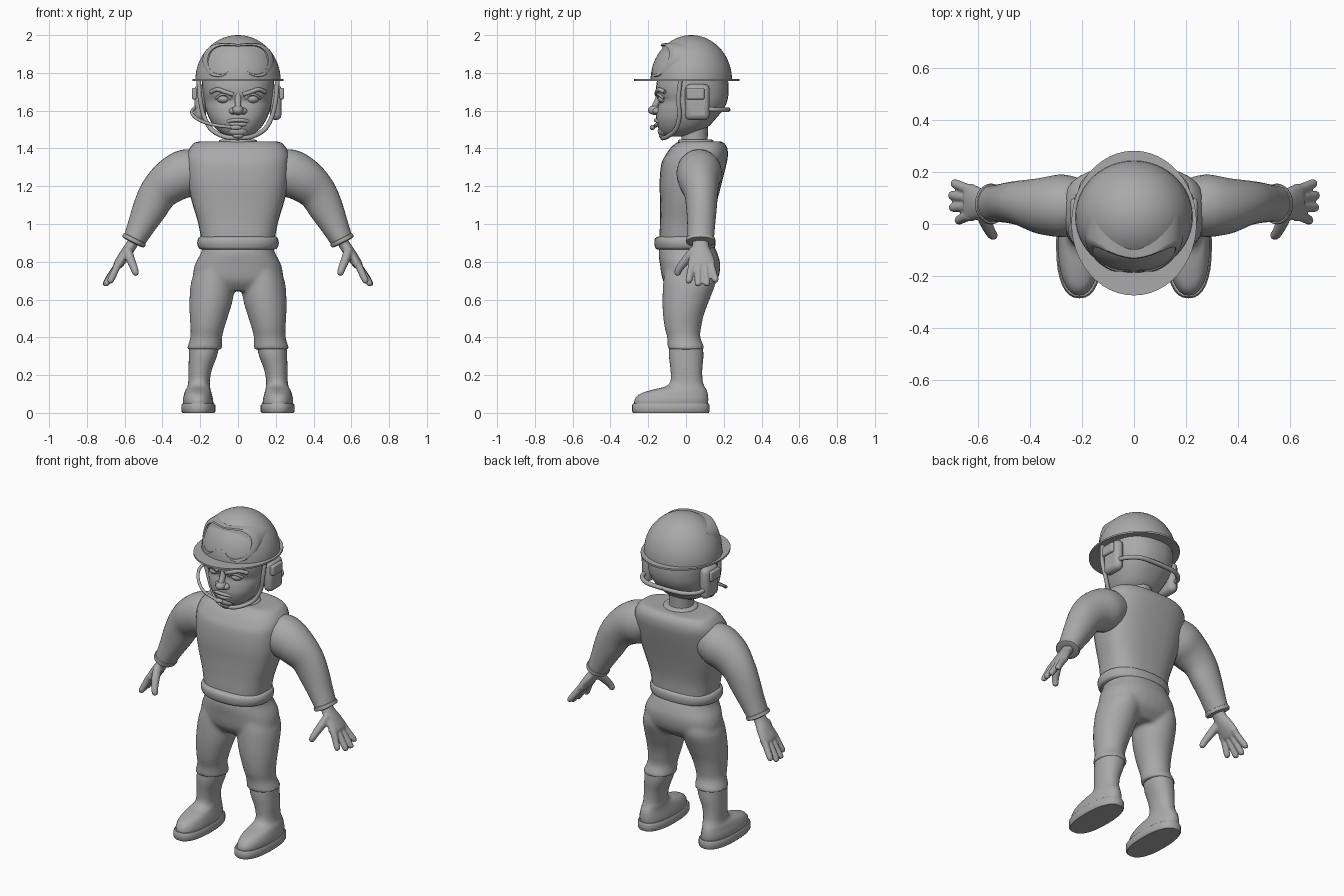
import bpy, bmesh, math
from mathutils import Vector

grey = bpy.data.materials.new("plain_grey")
grey.diffuse_color = (0.4, 0.4, 0.4, 1)


def finish(ob, mirror=False, voxel=0, smooth=0):
    """Material, smooth shading, optional fusing and mirroring."""
    ob.data.materials.clear()
    ob.data.materials.append(grey)
    bpy.ops.object.select_all(action='DESELECT')
    ob.select_set(True)
    bpy.context.view_layer.objects.active = ob
    bpy.ops.object.shade_smooth_by_angle(angle=math.radians(50))
    if voxel:
        m = ob.modifiers.new("fuse", 'REMESH')
        m.mode, m.voxel_size, m.use_smooth_shade = 'VOXEL', voxel, True
        s = ob.modifiers.new("soften", 'SMOOTH')
        s.factor, s.iterations = 0.5, smooth
    if mirror:
        ob.modifiers.new("mirror", 'MIRROR').use_clip = False
    return ob


def make(name, bm, **kw):
    bmesh.ops.recalc_face_normals(bm, faces=bm.faces)
    me = bpy.data.meshes.new(name)
    bm.to_mesh(me)
    bm.free()
    ob = bpy.data.objects.new(name, me)
    bpy.context.collection.objects.link(ob)
    return finish(ob, **kw)


def spline(rows, steps):
    """Catmull-Rom interpolation of number rows."""
    out = []
    for i in range(len(rows) - 1):
        a, b, c, d = (rows[max(i - 1, 0)], rows[i], rows[i + 1], rows[min(i + 2, len(rows) - 1)])
        for s in range(steps):
            t = s / steps
            out.append([q + .5 * t * (r - p + t * (2 * p - 5 * q + 4 * r - u + t * (3 * (q - r) + u - p)))
                        for p, q, r, u in zip(a, b, c, d)])
    return out + [list(rows[-1])]


def loft(bm, rows, axis=None, power=2.0, steps=4, n=32):
    """Skin of rounded rings; row = x, y, z, half width, half depth (depth lies along y)."""
    rows = spline(rows, steps)
    rings = []
    for i, (x, y, z, a, b) in enumerate(rows):
        t = axis or Vector(rows[min(i + 1, len(rows) - 1)][:3]) - Vector(rows[max(i - 1, 0)][:3])
        u = Vector((0, 1, 0)).cross(t).normalized()
        v = t.cross(u).normalized()
        ring = []
        for k in range(n):
            c, s = math.cos(2 * math.pi * k / n), math.sin(2 * math.pi * k / n)
            e = 2 / power
            p = u * (a * math.copysign(abs(c) ** e, c)) + v * (b * math.copysign(abs(s) ** e, s))
            ring.append(bm.verts.new(Vector((x, y, z)) + p))
        rings.append(ring)
    for r, q in zip(rings, rings[1:]):
        for k in range(n):
            bm.faces.new((r[k], r[(k + 1) % n], q[(k + 1) % n], q[k]))
    bm.faces.new(rings[0][::-1])
    bm.faces.new(rings[-1])


def stack(bm, rows, **kw):
    """Horizontal rings; row = z, front y, back y, half width, centre x."""
    loft(bm, [(r[4] if len(r) > 4 else 0, (r[1] + r[2]) / 2, r[0], r[3], (r[2] - r[1]) / 2)
              for r in rows], axis=Vector((0, 0, 1)), **kw)


def ball(name, loc, size, mirror=False):
    bpy.ops.mesh.primitive_uv_sphere_add(segments=24, ring_count=14, location=loc)
    ob = bpy.context.object
    ob.name = name
    ob.scale = size
    bpy.ops.object.transform_apply(location=True, scale=True)
    return finish(ob, mirror)


def box(name, loc, size, bevel, mirror=False):
    bpy.ops.mesh.primitive_cube_add(size=1, location=loc)
    ob = bpy.context.object
    ob.name = name
    ob.scale = size
    bpy.ops.object.transform_apply(location=True, scale=True)
    b = ob.modifiers.new("round", 'BEVEL')
    b.width, b.segments = bevel, 3
    return finish(ob, mirror)


def rod(name, pts, r, mirror=False, flat=1.0):
    bm = bmesh.new()
    loft(bm, [(*p, r, r * flat) for p in pts], n=10, steps=6)
    return make(name, bm, mirror=mirror)


# Shirt body with its waistband
bm = bmesh.new()
stack(bm, [(.89, -.14, .14, .19), (.95, -.14, .14, .2), (1.02, -.137, .145, .215), (1.12, -.137, .165, .245),
           (1.22, -.14, .19, .265), (1.32, -.13, .215, .272), (1.37, -.105, .222, .27),
           (1.41, -.075, .215, .25), (1.435, -.04, .19, .215), (1.437, .0, .14, .12)], power=2.7)
make("shirt", bm)
bm = bmesh.new()
stack(bm, [(.865, -.15, .14, .19), (.873, -.162, .152, .208), (.9, -.168, .157, .216),
           (.925, -.163, .152, .21), (.935, -.14, .135, .195)], power=2.3)
make("waistband", bm)

# Trousers: hips and legs fused
bm = bmesh.new()
stack(bm, [(.9, -.13, .14, .185), (.85, -.145, .165, .195), (.78, -.137, .182, .23),
           (.7, -.122, .165, .235), (.645, -.08, .11, .17)], power=2.3)
for s in (1, -1):
    stack(bm, [(.335, -.098, .098, .094, s * .178), (.35, -.098, .096, .092, s * .176),
               (.4, -.1, .076, .084, s * .168), (.45, -.113, .08, .09, s * .162),
               (.52, -.122, .095, .103, s * .153), (.6, -.125, .125, .115, s * .142),
               (.7, -.12, .16, .115, s * .132), (.78, -.11, .15, .09, s * .12)])
make("trousers", bm, voxel=.011, smooth=5)

# Boots and soles
bm = bmesh.new()
stack(bm, [(.04, -.275, .115, .08, .21), (.07, -.272, .118, .08, .212), (.1, -.245, .115, .073, .212),
           (.122, -.18, .108, .066, .211), (.14, -.11, .098, .06, .208), (.17, -.082, .088, .057, .206),
           (.23, -.082, .086, .062, .2), (.3, -.09, .092, .074, .186), (.36, -.088, .088, .08, .178)], power=2.2)
make("boot", bm, mirror=True)
bm = bmesh.new()
stack(bm, [(0, -.28, .12, .084, .21), (.008, -.286, .125, .09, .21), (.04, -.286, .125, .09, .21),
           (.05, -.28, .12, .084, .21)], power=2.4, steps=1)
make("sole", bm, mirror=True)

# Sleeves with cuffs
bm = bmesh.new()
loft(bm, [(.19, .07, 1.3, .1, .1), (.27, .07, 1.272, .125, .12), (.35, .07, 1.23, .118, .11),
          (.42, .08, 1.165, .102, .09), (.47, .082, 1.075, .09, .08), (.515, .08, .985, .072, .073),
          (.552, .077, .91, .059, .07)])
make("sleeve", bm, mirror=True)
bm = bmesh.new()
loft(bm, [(.544, .077, .926, .05, .06), (.546, .077, .922, .064, .076), (.555, .077, .904, .064, .076),
          (.557, .077, .9, .04, .05)], steps=2)
make("cuff", bm, mirror=True)

# Hands: palm, four fingers and thumb fused
bm = bmesh.new()
loft(bm, [(.54, .077, .93, .03, .042), (.57, .077, .88, .03, .045), (.6, .08, .835, .03, .062),
          (.635, .083, .785, .025, .072), (.645, .083, .77, .015, .06)])
for y0, y1, x1, z1 in ((.03, .015, .675, .7), (.066, .064, .697, .685), (.1, .11, .7, .685), (.135, .155, .69, .705)):
    loft(bm, [(.62, y0, .8, .02, .02), (.64, y0, .775, .02, .02), ((.64 + x1) / 2, (y0 + y1) / 2, (.775 + z1) / 2, .019, .019),
              (x1, y1, z1, .017, .018), (x1 + .007, y1, z1 - .012, .009, .01)], n=12)
loft(bm, [(.585, .05, .86, .025, .03), (.57, .005, .815, .024, .025), (.55, -.035, .765, .02, .02),
          (.54, -.045, .738, .017, .017), (.536, -.047, .728, .008, .008)], n=12)
make("hand", bm, voxel=.006, smooth=2, mirror=True)

# Neck, collar and head
bm = bmesh.new()
stack(bm, [(1.38, -.03, .125, .078), (1.45, -.025, .115, .07), (1.56, -.02, .12, .075)])
make("neck", bm)
bm = bmesh.new()
stack(bm, [(1.41, -.05, .16, .11), (1.44, -.042, .145, .1), (1.447, -.035, .135, .09)])
make("collar", bm)
bm = bmesh.new()
stack(bm, [(1.462, -.1, -.03, .04), (1.475, -.128, .03, .08), (1.51, -.148, .11, .122), (1.56, -.158, .16, .153),
           (1.61, -.152, .2, .172), (1.65, -.143, .218, .18), (1.69, -.157, .225, .186),
           (1.73, -.158, .225, .19), (1.775, -.15, .222, .19)], power=2.3)
make("head", bm)

# Face
ball("nose_tip", (0, -.165, 1.603), (.03, .036, .026))
ball("nostril", (.028, -.152, 1.598), (.02, .024, .018), mirror=True)
rod("nose_bridge", [(0, -.14, 1.685), (0, -.152, 1.65), (0, -.17, 1.615)], .017)
ball("eye", (.075, -.115, 1.662), (.036, .034, .024), mirror=True)
rod("upper_eyelid", [(.036, -.142, 1.662), (.058, -.15, 1.683), (.09, -.143, 1.684), (.118, -.118, 1.665)], .007, True)
rod("eyebrow", [(.025, -.155, 1.685), (.07, -.154, 1.7), (.11, -.142, 1.712), (.145, -.112, 1.698)], .011, True)
rod("upper_lip", [(-.06, -.138, 1.541), (-.03, -.156, 1.548), (0, -.16, 1.549), (.03, -.156, 1.548), (.06, -.138, 1.541)], .01)
rod("lower_lip", [(-.045, -.14, 1.53), (0, -.155, 1.526), (.045, -.14, 1.53)], .011)
ball("chin", (0, -.115, 1.492), (.055, .035, .03))

# Helmet dome and thin brim
bm = bmesh.new()
loft(bm, [(0, .028, 1.76 + .24 * math.sin(a), .226 * math.cos(a), .216 * math.cos(a))
          for a in [math.radians(d) for d in (0, 9, 18, 27, 36, 45, 54, 63, 72, 81, 88)]],
     axis=Vector((0, 0, 1)), n=48, steps=2)
make("helmet_dome", bm)
bm = bmesh.new()
stack(bm, [(1.757, -.275, .282, .241), (1.767, -.275, .282, .241)], steps=1, n=48)
make("helmet_brim", bm)

# Goggles: curved frame with a recessed lens
half = [(0, .175), (.06, .18), (.12, .175), (.168, .145), (.188, .095), (.178, .045), (.15, .01),
        (.105, .0), (.065, .012), (.035, .038)]
outline = half + [(0, .05)] + [(-u, v) for u, v in half[:0:-1]]
outline = spline(outline + [outline[0]], 3)[:-1]
# shrink factor and depth behind the front surface
loops = [(1, .1), (1.0, .012), (.97, .0), (.86, .0), (.82, .012)] + [(f, .014) for f in (.65, .45, .25, .08)]
bm = bmesh.new()
rings = []
for f, d in loops:
    ring = []
    for u, v in outline:
        x, w = u * f, .1 + (v - .1) * f
        ring.append(bm.verts.new((x, -.2 + .4 * w + 2.6 * x * x + d, 1.778 + w)))
    rings.append(ring)
m = len(outline)
for r, q in zip(rings, rings[1:]):
    for k in range(m):
        bm.faces.new((r[k], r[(k + 1) % m], q[(k + 1) % m], q[k]))
bm.faces.new(rings[-1])
bm.faces.new(rings[0][::-1])
make("goggles", bm)

# Ear cups, headset straps and microphone
box("ear_cup", (.2, .06, 1.645), (.06, .13, .19), .028, mirror=True)
box("ear_cup_pad", (.228, .05, 1.69), (.032, .095, .062), .01, mirror=True)
rod("side_strap", [(.208, -.03, 1.76), (.2, -.04, 1.66), (.18, -.035, 1.57), (.14, -.055, 1.5),
                   (.07, -.1, 1.462), (0, -.125, 1.455)], .012, mirror=True)
rod("rear_strap", [(.205, .1, 1.61), (.19, .16, 1.605), (.12, .212, 1.605), (0, .222, 1.605)], .013, mirror=True)
ball("strap_knob", (0, -.128, 1.468), (.03, .016, .014))
rod("microphone_boom", [(-.225, .02, 1.62), (-.245, -.03, 1.59), (-.21, -.09, 1.553), (-.13, -.15, 1.525), (-.02, -.178, 1.512)], .009)
ball("microphone", (-.01, -.178, 1.511), (.03, .014, .014))
